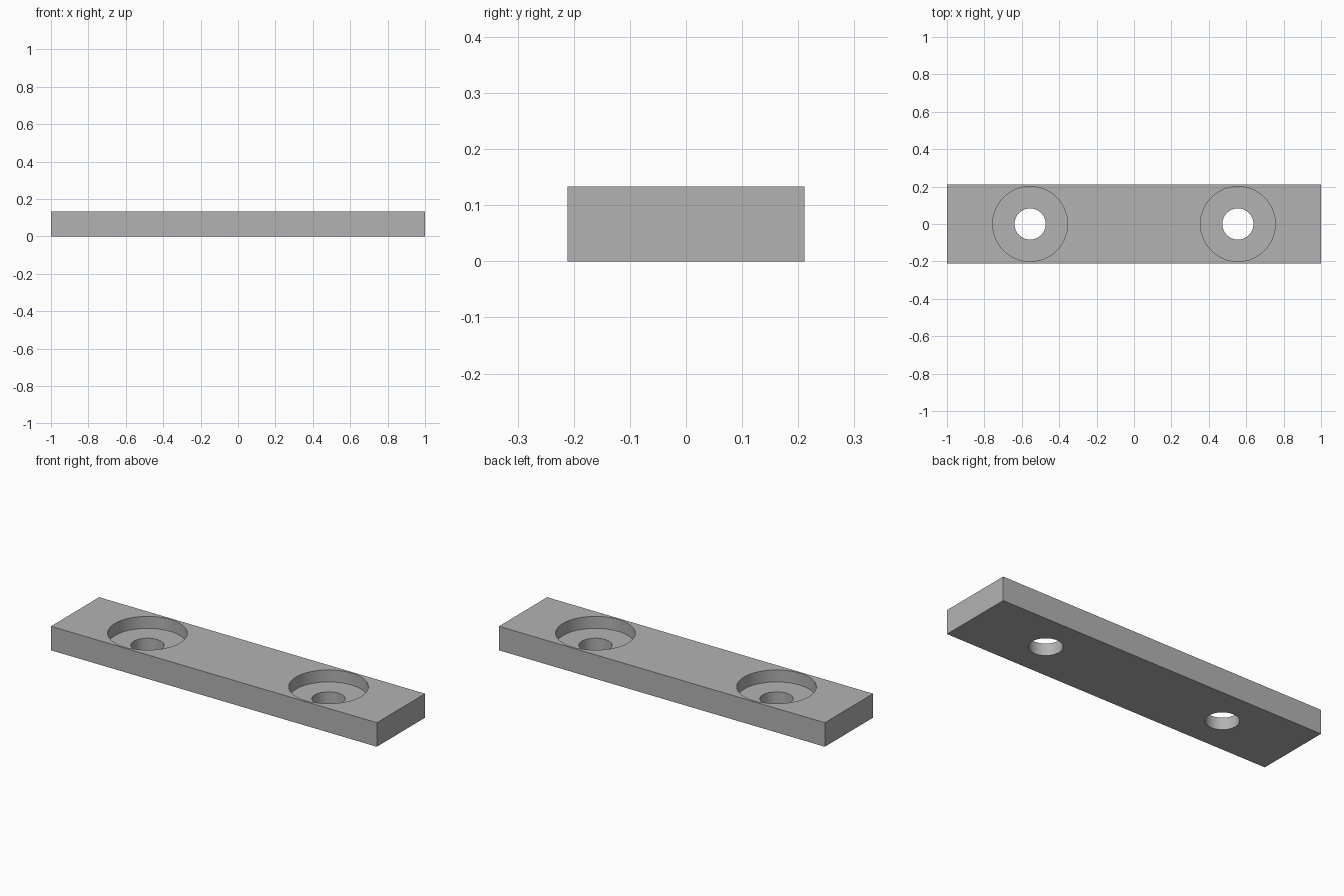
import bpy
import math

LENGTH, WIDTH, HEIGHT = 2.0, 0.422, 0.1333
HOLE_X = 0.5556
BORE_RADIUS, BORE_DEPTH = 0.2, 0.0667
HOLE_RADIUS = 0.0833
OVERSHOOT = 0.1

default_cube = bpy.data.objects.get("Cube")
if default_cube:
    bpy.data.objects.remove(default_cube, do_unlink=True)

grey = bpy.data.materials.new("plain grey")
grey.use_nodes = True
colour = (0.45, 0.45, 0.45, 1.0)
grey.diffuse_color = colour
grey.node_tree.nodes["Principled BSDF"].inputs["Base Color"].default_value = colour

# Flat rectangular plate
bpy.ops.mesh.primitive_cube_add(size=1, location=(0, 0, HEIGHT / 2))
plate = bpy.context.object
plate.name = "mounting_plate"
plate.scale = (LENGTH, WIDTH, HEIGHT)
bpy.ops.object.transform_apply(location=True, rotation=False, scale=True)
plate.data.materials.append(grey)


def drill(name, x, radius, bottom, top):
    """Cut a vertical round hole into the plate."""
    bpy.ops.mesh.primitive_cylinder_add(
        vertices=96, radius=radius, depth=top - bottom,
        location=(x, 0, (top + bottom) / 2))
    cutter = bpy.context.object
    cutter.name = name
    cutter.hide_render = True
    cutter.data.materials.append(grey)
    cut = plate.modifiers.new(name, 'BOOLEAN')
    cut.operation = 'DIFFERENCE'
    cut.solver = 'EXACT'
    cut.object = cutter
    bpy.context.view_layer.objects.active = plate
    bpy.ops.object.modifier_apply(modifier=cut.name)
    bpy.data.objects.remove(cutter, do_unlink=True)


# Two counterbored screw holes
for side, x in (("left", HOLE_X), ("right", -HOLE_X)):
    drill(side + "_counterbore", x, BORE_RADIUS, HEIGHT - BORE_DEPTH, HEIGHT + OVERSHOOT)
    drill(side + "_screw_hole", x, HOLE_RADIUS, -OVERSHOOT, HEIGHT + OVERSHOOT)

# Round walls smooth, rims sharp
bpy.ops.object.select_all(action='DESELECT')
plate.select_set(True)
bpy.context.view_layer.objects.active = plate
bpy.ops.object.shade_smooth_by_angle(angle=math.radians(30))
